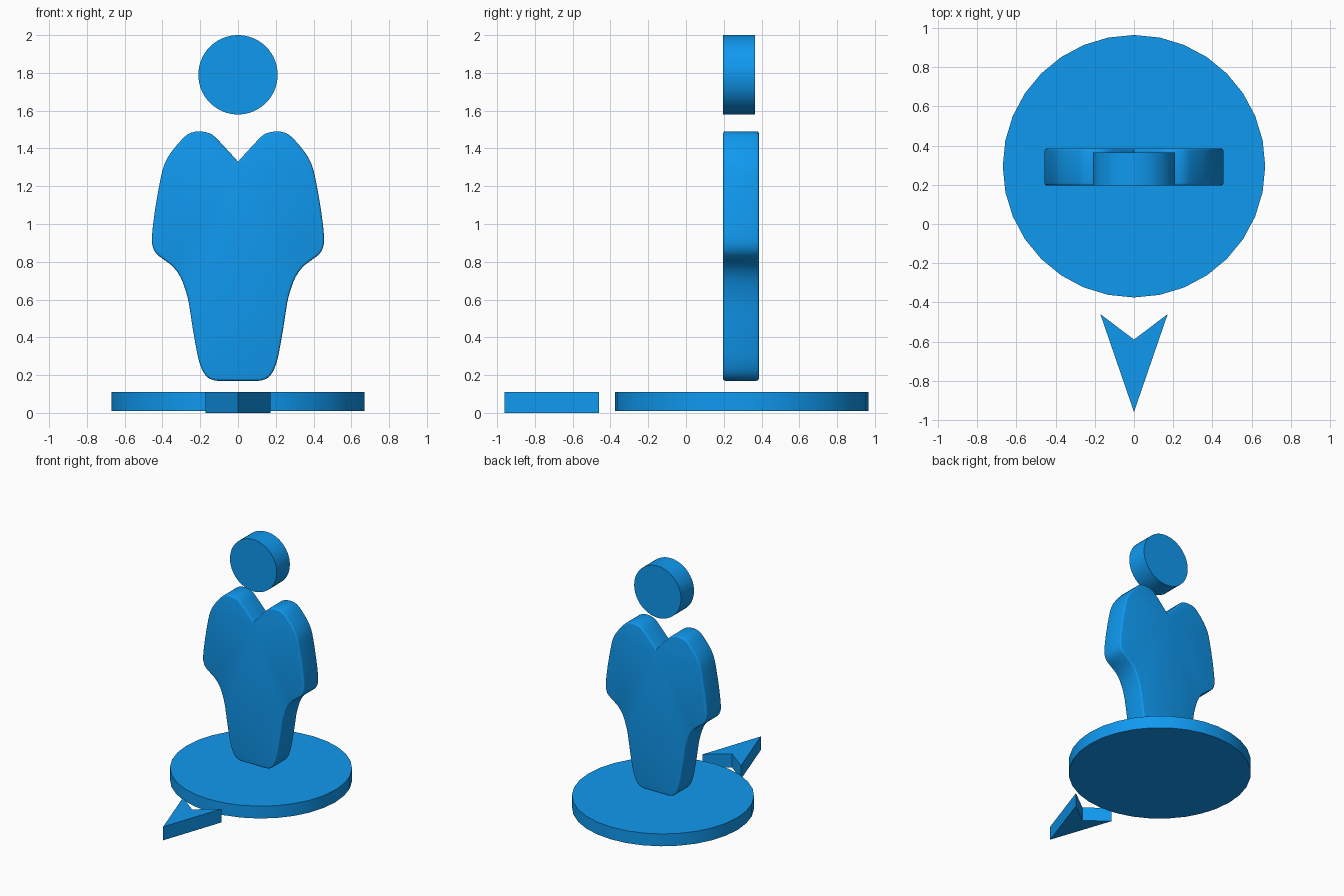
import bpy, bmesh, math
from mathutils import Vector

if "Cube" in bpy.data.objects:
    bpy.data.objects.remove(bpy.data.objects["Cube"])

blue = bpy.data.materials.new("blue")
blue.diffuse_color = (0.005, 0.32, 0.87, 1)
blue.use_nodes = True
blue.node_tree.nodes["Principled BSDF"].inputs["Base Color"].default_value = blue.diffuse_color


def prism(name, outline, offset, bevel=0.0, smooth=True):
    """Extrude a closed outline of 3D points along offset, optionally rounding both rims."""
    bm = bmesh.new()
    face = bm.faces.new([bm.verts.new(p) for p in outline])
    geom = bmesh.ops.extrude_face_region(bm, geom=[face], use_keep_orig=True)["geom"]
    cap = next(g for g in geom if isinstance(g, bmesh.types.BMFace))
    bmesh.ops.translate(bm, verts=list(cap.verts), vec=offset)
    bmesh.ops.recalc_face_normals(bm, faces=bm.faces)
    if bevel:
        rims = list(face.edges) + list(cap.edges)
        bmesh.ops.bevel(bm, geom=rims, offset=bevel, offset_type='OFFSET',
                        segments=3, profile=0.5, affect='EDGES')
    mesh = bpy.data.meshes.new(name)
    bm.to_mesh(mesh)
    bm.free()
    mesh.materials.append(blue)
    obj = bpy.data.objects.new(name, mesh)
    bpy.context.collection.objects.link(obj)
    if smooth:
        bpy.ops.object.select_all(action='DESELECT')
        obj.select_set(True)
        bpy.context.view_layer.objects.active = obj
        bpy.ops.object.shade_smooth_by_angle(angle=math.radians(35))
    return obj


def circle(n, r):
    return [(r * math.sin(2 * math.pi * i / n), r * math.cos(2 * math.pi * i / n))
            for i in range(n)]


def spline(pts, steps=2):
    """Catmull-Rom curve through the points."""
    p = [Vector(q) for q in [pts[0]] + pts + [pts[-1]]]
    out = []
    for a, b, c, d in zip(p, p[1:], p[2:], p[3:]):
        for k in range(steps):
            t = k / steps
            out.append(0.5 * (2 * b + (c - a) * t + (2 * a - 5 * b + 4 * c - d) * t ** 2
                              + (3 * b - a - 3 * c + d) * t ** 3))
    return out + [p[-1]]


# Round base
prism("base", [(x, y + 0.295, 0.01) for x, y in circle(32, 0.67)], (0, 0, 0.1))

# Direction arrow in front of the base
prism("direction_arrow",
      [(0, -0.96, 0), (0.172, -0.46, 0), (0, -0.59, 0), (-0.172, -0.46, 0)],
      (0, 0, 0.11), smooth=False)

# Head disc
prism("head", [(x, 0.197, z + 1.79) for x, z in circle(64, 0.21)], (0, 0.168, 0))

# Body: right half profile from neck notch down to the foot, mirrored
half = [(0, 1.33), (0.11, 1.45), (0.15, 1.48), (0.20, 1.49), (0.25, 1.483), (0.29, 1.455),
        (0.35, 1.385), (0.388, 1.32), (0.41, 1.24), (0.44, 1.07), (0.456, 0.93),
        (0.45, 0.875), (0.425, 0.835), (0.35, 0.78), (0.305, 0.72), (0.278, 0.65),
        (0.26, 0.58), (0.24, 0.45), (0.215, 0.31), (0.20, 0.255), (0.18, 0.21),
        (0.15, 0.18), (0.11, 0.17)]
right = spline(half)
left = [Vector((-p.x, p.y)) for p in reversed(right[1:])]
prism("body", [(p.x, 0.196, p.y) for p in right + left], (0, 0.19, 0), bevel=0.012)
